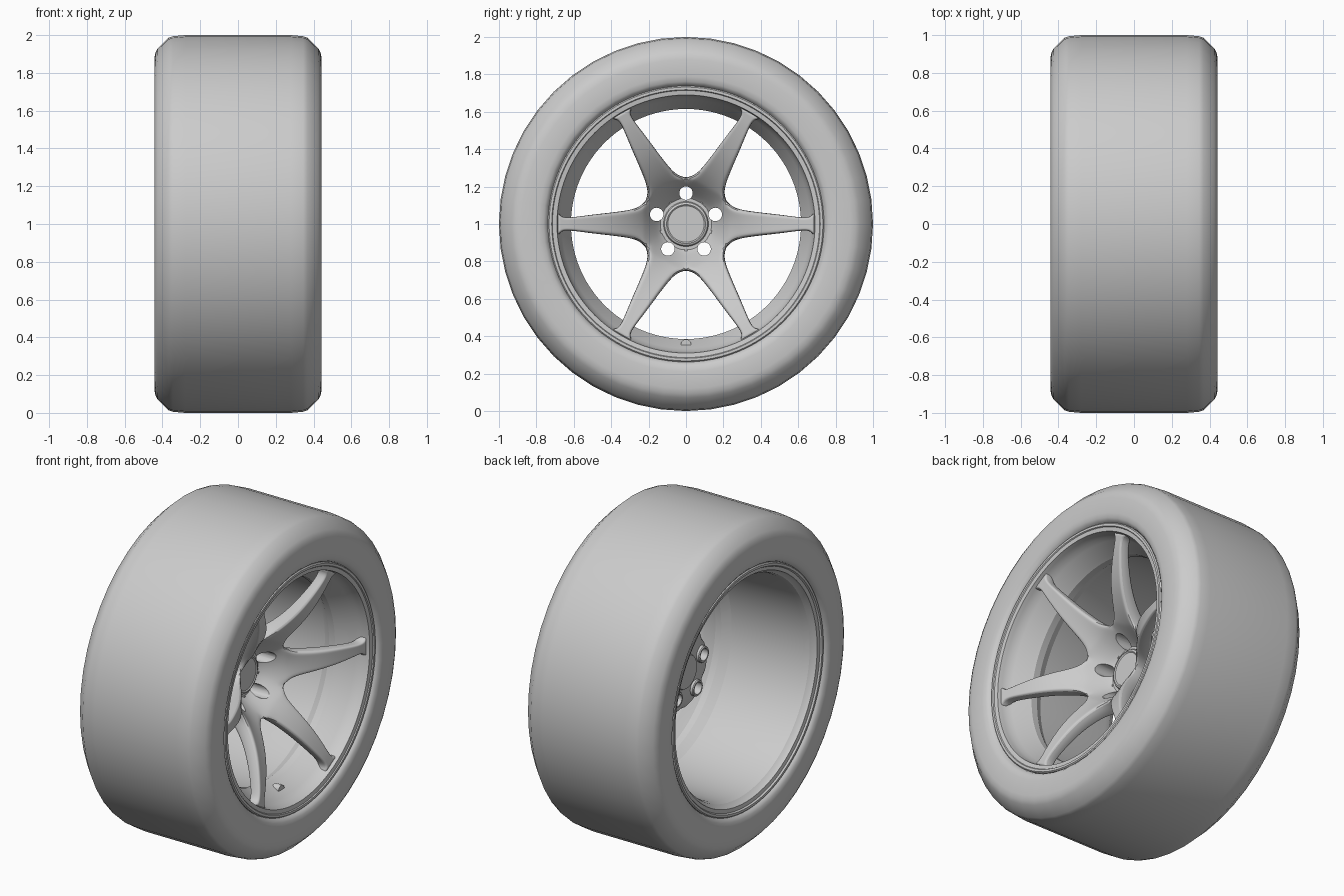
import bpy, bmesh
from math import sin, cos, tan, pi, hypot, radians

if "Cube" in bpy.data.objects:
    bpy.data.objects.remove(bpy.data.objects["Cube"])

CENTRE = 1.0  # axle height; the axle runs along x


def polar(x, r, a):
    return (x, r * cos(a), CENTRE + r * sin(a))


def finish(name, bm, angle=35):
    bmesh.ops.remove_doubles(bm, verts=bm.verts, dist=1e-4)
    bmesh.ops.recalc_face_normals(bm, faces=bm.faces)
    mesh = bpy.data.meshes.new(name)
    bm.to_mesh(mesh)
    bm.free()
    ob = bpy.data.objects.new(name, mesh)
    bpy.context.collection.objects.link(ob)
    smooth(ob, angle)
    return ob


def smooth(ob, angle):
    bpy.ops.object.select_all(action='DESELECT')
    ob.select_set(True)
    bpy.context.view_layer.objects.active = ob
    bpy.ops.object.shade_smooth_by_angle(angle=radians(angle))


def lathe(bm, profile, segs, y=0.0, z=0.0):
    """Revolve a closed (x, radius) profile about an x-parallel line."""
    rings = []
    for k in range(segs):
        ring = []
        for x, r in profile:
            p = polar(x, r, 2 * pi * k / segs)
            ring.append(bm.verts.new((p[0], p[1] + y, p[2] + z)))
        rings.append(ring)
    n = len(profile)
    for k in range(segs):
        a, b = rings[k], rings[(k + 1) % segs]
        for i in range(n):
            j = (i + 1) % n
            if profile[i][1] == 0 and profile[j][1] == 0:
                continue
            bm.faces.new((a[i], a[j], b[j], b[i]))


def turned(name, profile, segs, angle=35):
    bm = bmesh.new()
    lathe(bm, profile, segs)
    return finish(name, bm, angle)


def ring_of(name, profile, count, radius, start, segs):
    """Repeat a small turned part around the axle."""
    bm = bmesh.new()
    for k in range(count):
        a = start + 2 * pi * k / count
        lathe(bm, profile, segs, radius * cos(a), radius * sin(a))
    return finish(name, bm)


def rod(x0, x1, r):
    return [(x0, 0), (x0, r), (x1, r), (x1, 0)]


def lerp_table(table, r):
    for (r0, v0), (r1, v1) in zip(table, table[1:]):
        if r <= r1:
            t = max(0, (r - r0) / (r1 - r0))
            return v0 + (v1 - v0) * t
    return table[-1][1]


# Tyre: symmetric slick profile with chamfered shoulders and flat sidewalls
half = [(0.28, 1.0), (0.345, 0.994), (0.368, 0.986), (0.425, 0.93), (0.437, 0.908),
        (0.443, 0.88), (0.443, 0.79), (0.438, 0.762), (0.425, 0.745),
        (0.39, 0.73), (0.34, 0.71)]
turned("tyre", half + [(-x, r) for x, r in reversed(half)], 48, 60)

# Rim: outer lip, stepped front, barrel, rear lip
turned("rim", [
    (0.38, 0.737), (0.418, 0.738), (0.424, 0.732), (0.424, 0.718), (0.418, 0.714),
    (0.414, 0.69), (0.39, 0.685), (0.36, 0.68), (0.335, 0.665), (0.25, 0.625),
    (0.23, 0.615), (0.19, 0.615), (0.14, 0.645), (-0.34, 0.66), (-0.375, 0.668),
    (-0.395, 0.685), (-0.41, 0.69), (-0.414, 0.712), (-0.424, 0.718), (-0.424, 0.732),
    (-0.418, 0.738), (-0.38, 0.737), (-0.34, 0.70), (0.34, 0.70)], 96, 25)

# Spoke star: six sectors that share their edges around the hub
stations = [(0.06, None), (0.12, None), (0.165, None), (0.217, None), (0.234, 0.106),
            (0.262, 0.087), (0.31, 0.074), (0.40, 0.062), (0.50, 0.051),
            (0.60, 0.037), (0.645, 0.034), (0.67, 0.042), (0.69, 0.07)]
front = [(0.0, 0.01), (0.13, 0.015), (0.16, 0.06), (0.20, 0.125), (0.25, 0.187),
         (0.31, 0.24), (0.40, 0.302), (0.50, 0.347), (0.60, 0.38), (0.69, 0.40)]
back = [(0.0, 0.005), (0.22, 0.005), (0.26, 0.05), (0.31, 0.13), (0.40, 0.21),
        (0.50, 0.27), (0.60, 0.315), (0.69, 0.34)]
HUB = 3  # last station where neighbouring sectors touch
cols = (-1, -0.6, 0, 0.6, 1)
bm = bmesh.new()
for s in range(6):
    c, d = cos(s * pi / 3), sin(s * pi / 3)
    grids = []
    for table in (front, back):
        grid = []
        for r, w in stations:
            w = r * tan(pi / 6) if w is None else w
            grid.append([bm.verts.new((lerp_table(table, hypot(r, w * t)),
                                       r * c - w * t * d, CENTRE + r * d + w * t * c))
                         for t in cols])
        grids.append(grid)
    f, b = grids
    last = len(stations) - 1
    for i in range(last):
        for j in range(4):
            for g in grids:
                bm.faces.new((g[i][j], g[i][j + 1], g[i + 1][j + 1], g[i + 1][j]))
        if i >= HUB:
            for j in (0, 4):
                bm.faces.new((f[i][j], f[i + 1][j], b[i + 1][j], b[i][j]))
    for i in (0, last):
        for j in range(4):
            bm.faces.new((f[i][j], f[i][j + 1], b[i][j + 1], b[i][j]))
spokes = finish("spokes", bm)
sub = spokes.modifiers.new("round", 'SUBSURF')
sub.levels = sub.render_levels = 2

# Hub flange around the centre cap
flange = turned("hub_flange", [(0.008, 0.05), (0.008, 0.165), (0.032, 0.165), (0.04, 0.157),
                               (0.04, 0.05)], 64)

# Five lug holes cut through the hub
cutter = ring_of("lug_cutter", rod(-0.2, 0.5, 0.036), 5, 0.165, pi / 2, 24)
for ob in (spokes, flange):
    cut = ob.modifiers.new("lug_holes", 'BOOLEAN')
    cut.operation = 'DIFFERENCE'
    cut.solver = 'EXACT'
    cut.object = cutter
    bpy.context.view_layer.objects.active = ob
    for m in list(ob.modifiers):
        bpy.ops.object.modifier_apply(modifier=m.name)
    smooth(ob, 35)
bpy.data.objects.remove(cutter)

# Lug sleeves on the rear of the hub
ring_of("lug_sleeves", [(-0.015, 0.036), (-0.015, 0.045), (-0.01, 0.049), (0.02, 0.049),
                        (0.02, 0.036)], 5, 0.165, pi / 2, 24)

# Centre cap with raised rim, and the small pins between the lugs
turned("centre_cap", [(-0.005, 0), (-0.005, 0.10), (0.045, 0.12), (0.055, 0.115),
                      (0.06, 0.104), (0.055, 0.097), (0.055, 0)], 64)
ring_of("hub_pins", rod(0.02, 0.046, 0.009), 5, 0.145, 3 * pi / 2, 8)

# Valve on the front slope of the rim
bm = bmesh.new()
lathe(bm, rod(0.25, 0.296, 0.028), 20, 0, -0.645)
finish("valve", bm)
